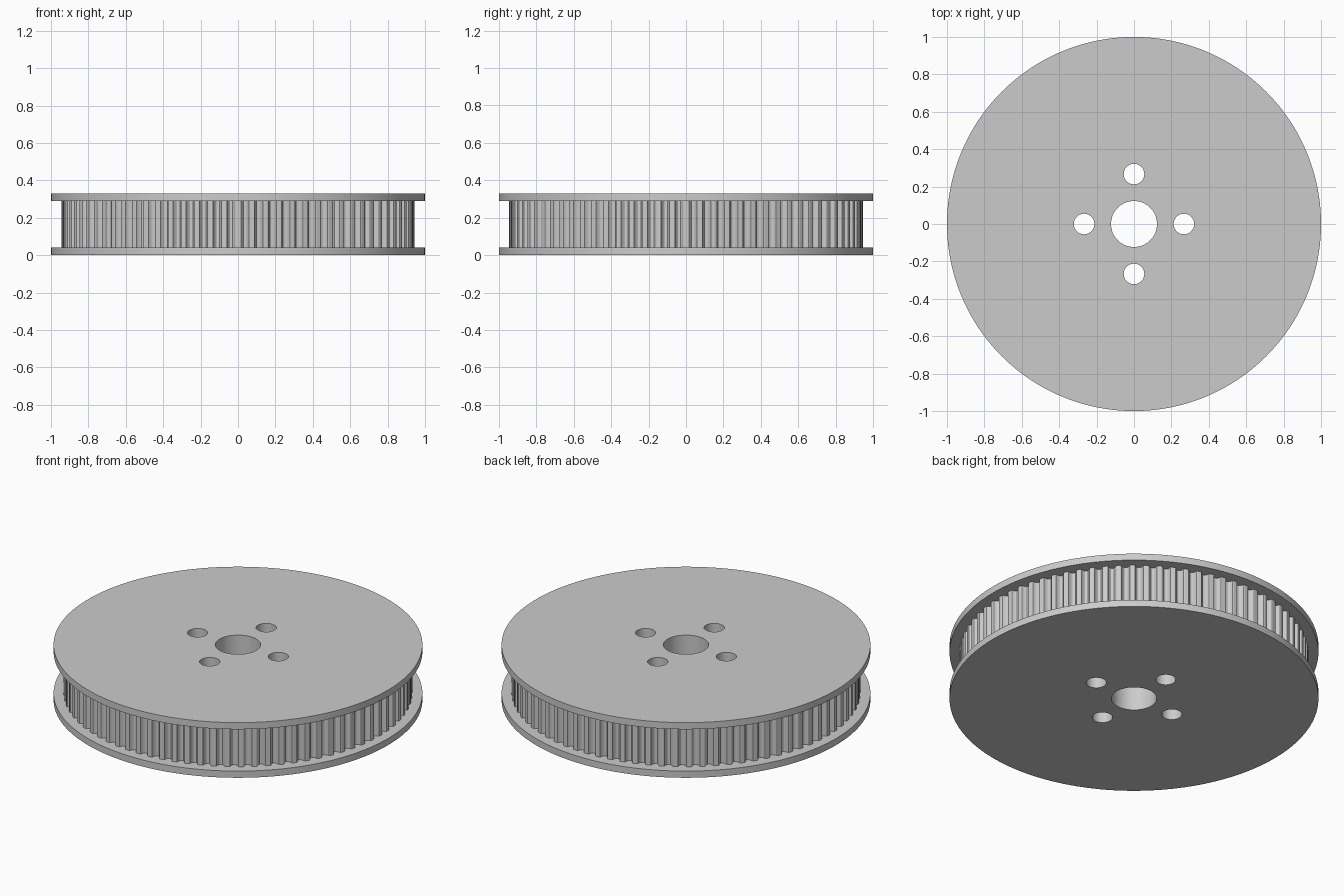
import bpy, bmesh, math

if "Cube" in bpy.data.objects:
    bpy.data.objects.remove(bpy.data.objects["Cube"])

HEIGHT, FLANGE_T = 0.33, 0.04
TEETH, TIP_R, GROOVE_DEPTH = 80, 0.945, 0.028

metal = bpy.data.materials.new("light_grey")
metal.diffuse_color = (0.6, 0.6, 0.6, 1)
metal.use_nodes = True
metal.node_tree.nodes["Principled BSDF"].inputs["Base Color"].default_value = metal.diffuse_color


def circle(radius, count, cx=0, cy=0):
    return [(cx + radius * math.cos(2 * math.pi * i / count),
             cy + radius * math.sin(2 * math.pi * i / count)) for i in range(count)]


def tooth_outline():
    # rounded groove: (share of one pitch, share of the groove depth)
    groove = [(-0.36, 0), (-0.30, 0.10), (-0.26, 0.35), (-0.20, 0.70),
              (-0.11, 0.93), (0, 1), (0.11, 0.93), (0.20, 0.70),
              (0.26, 0.35), (0.30, 0.10), (0.36, 0)]
    points = []
    for t in range(TEETH):
        for share, depth in groove:
            a = 2 * math.pi * (t + 0.5 + share) / TEETH
            r = TIP_R - depth * GROOVE_DEPTH
            points.append((r * math.cos(a), r * math.sin(a)))
    return points


bm = bmesh.new()


def ring(points, z):
    return [bm.verts.new((x, y, z)) for x, y in points]


def wall(low, high):
    n = len(low)
    for i in range(n):
        j = (i + 1) % n
        bm.faces.new((low[i], low[j], high[j], high[i]))


def sheet(*rings):
    # flat face bounded by the first ring, with the others as holes
    edges = []
    for r in rings:
        for i in range(len(r)):
            pair = (r[i - 1], r[i])
            edges.append(bm.edges.get(pair) or bm.edges.new(pair))
    bmesh.ops.triangle_fill(bm, use_beauty=True, use_dissolve=False, edges=edges)


# centre bore and four bolt holes, running right through
holes = [circle(0.123, 64)]
for k in range(4):
    a = k * math.pi / 2
    holes.append(circle(0.055, 40, 0.267 * math.cos(a), 0.267 * math.sin(a)))
low_holes = [ring(h, 0) for h in holes]
high_holes = [ring(h, HEIGHT) for h in holes]
for low, high in zip(low_holes, high_holes):
    wall(low, high)

# toothed belt track between the flanges
teeth = tooth_outline()
teeth_low, teeth_high = ring(teeth, FLANGE_T), ring(teeth, HEIGHT - FLANGE_T)
wall(teeth_low, teeth_high)

# lower and upper flanges: outer face, rim, inner face
rim = circle(1.0, 160)
for z_out, z_in, hole_rings, track in ((0, FLANGE_T, low_holes, teeth_low),
                                       (HEIGHT, HEIGHT - FLANGE_T, high_holes, teeth_high)):
    outer, inner = ring(rim, z_out), ring(rim, z_in)
    wall(outer, inner)
    sheet(outer, *hole_rings)
    sheet(inner, track)

bmesh.ops.recalc_face_normals(bm, faces=bm.faces[:])
mesh = bpy.data.meshes.new("belt_pulley")
bm.to_mesh(mesh)
bm.free()
mesh.materials.append(metal)
pulley = bpy.data.objects.new("belt_pulley", mesh)
bpy.context.collection.objects.link(pulley)
bpy.context.view_layer.objects.active = pulley
pulley.select_set(True)
bpy.ops.object.shade_smooth_by_angle(angle=math.radians(30))
